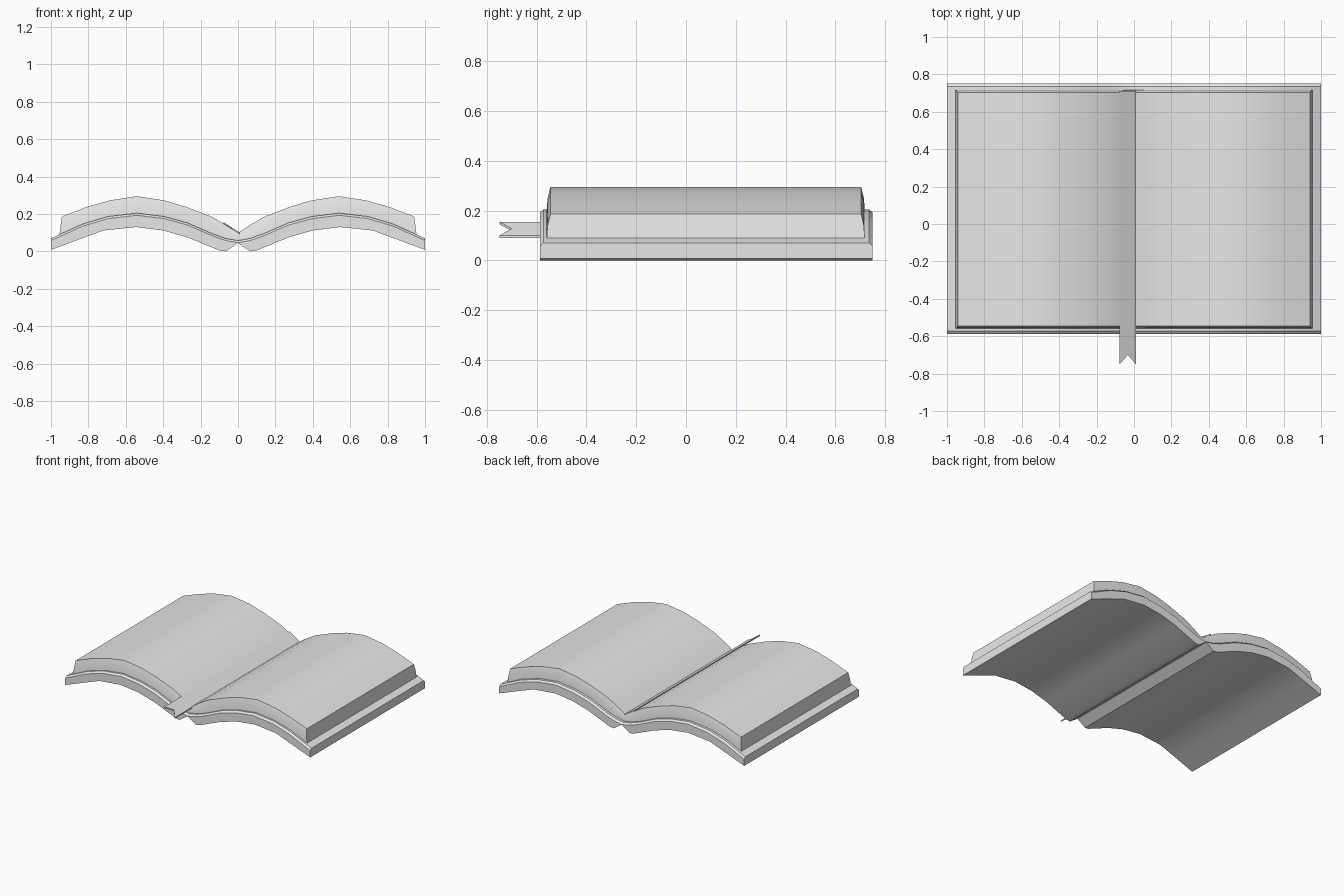
import bpy
import bmesh

cube = bpy.data.objects.get("Cube")
if cube:
    bpy.data.objects.remove(cube, do_unlink=True)

grey = bpy.data.materials.new("light grey")
grey.use_nodes = True
colour = (0.8, 0.8, 0.8, 1)
grey.diffuse_color = colour
grey.node_tree.nodes["Principled BSDF"].inputs["Base Color"].default_value = colour


def finish(name, bm):
    bmesh.ops.recalc_face_normals(bm, faces=bm.faces)
    mesh = bpy.data.meshes.new(name)
    bm.to_mesh(mesh)
    bm.free()
    mesh.materials.append(grey)
    obj = bpy.data.objects.new(name, mesh)
    bpy.context.collection.objects.link(obj)
    bpy.ops.object.select_all(action="DESELECT")
    obj.select_set(True)
    bpy.context.view_layer.objects.active = obj
    bpy.ops.object.shade_smooth_by_angle(angle=0.52)
    return obj


def mirrored(half):
    """Extend a half profile, running from the spine outwards, to both sides."""
    return [(-x, z) for x, z in reversed(half[1:])] + half


def blend(low, high, t, dz=0.0):
    return [(a + (c - a) * t, b + (d - b) * t + dz)
            for (a, b), (c, d) in zip(low, high)]


def slab(name, levels):
    """Stack curved sheets (profile, front y, back y) into a closed solid."""
    bm = bmesh.new()
    sheets = [[[bm.verts.new((x, y, z)) for x, z in profile] for y in (y0, y1)]
              for profile, y0, y1 in levels]
    for front, back in (sheets[0], sheets[-1]):
        for i in range(len(front) - 1):
            bm.faces.new((front[i], front[i + 1], back[i + 1], back[i]))
    loops = [front + back[::-1] for front, back in sheets]
    for low, high in zip(loops, loops[1:]):
        for i in range(len(low)):
            j = (i + 1) % len(low)
            bm.faces.new((low[i], low[j], high[j], high[i]))
    return finish(name, bm)


# Half profiles from the spine to the outer edge
cover_under = [(0, 0.045), (0.065, 0), (0.1, 0.005), (0.27, 0.075), (0.4, 0.112),
               (0.545, 0.13), (0.72, 0.112), (0.866, 0.058), (1, 0.008)]
cover_top = [(0, 0.058), (0.065, 0.07), (0.13, 0.092), (0.27, 0.153), (0.395, 0.187),
             (0.54, 0.205), (0.695, 0.187), (0.83, 0.147), (1, 0.07)]
page_under = cover_top[:-1] + [(0.955, 0.09)]
page_top = [(0, 0.098), (0.065, 0.142), (0.144, 0.187), (0.28, 0.239), (0.395, 0.273),
            (0.54, 0.295), (0.685, 0.273), (0.81, 0.237), (0.942, 0.187)]
under, top = mirrored(cover_under), mirrored(cover_top)
leaf_under, leaf_top = mirrored(page_under), mirrored(page_top)

# Cover with a chamfered upper rim
slab("cover", [(under, -0.587, 0.75),
               (blend(top, top, 0, -0.012), -0.587, 0.75),
               (top, -0.573, 0.736)])

# Page block, drawn in slightly towards the top
slab("pages", [(blend(leaf_under, leaf_under, 0, -0.004), -0.56, 0.718),
               (blend(leaf_under, leaf_top, 0.5), -0.556, 0.715),
               (leaf_top, -0.545, 0.704)])

# Ribbon bookmark with a forked end, lying on the slope beside the fold
outline = [(-0.077, 0.71), (-0.077, -0.75), (-0.033, -0.7), (0.01, -0.75), (0.01, 0.71)]
bm = bmesh.new()
sheets = [[bm.verts.new((x, y, 0.101 - 0.63 * x + dz)) for x, y in outline]
          for dz in (-0.004, 0.006)]
for sheet in sheets:
    bm.faces.new(sheet)
for i in range(len(outline)):
    j = (i + 1) % len(outline)
    bm.faces.new((sheets[0][i], sheets[0][j], sheets[1][j], sheets[1][i]))
finish("ribbon", bm)
